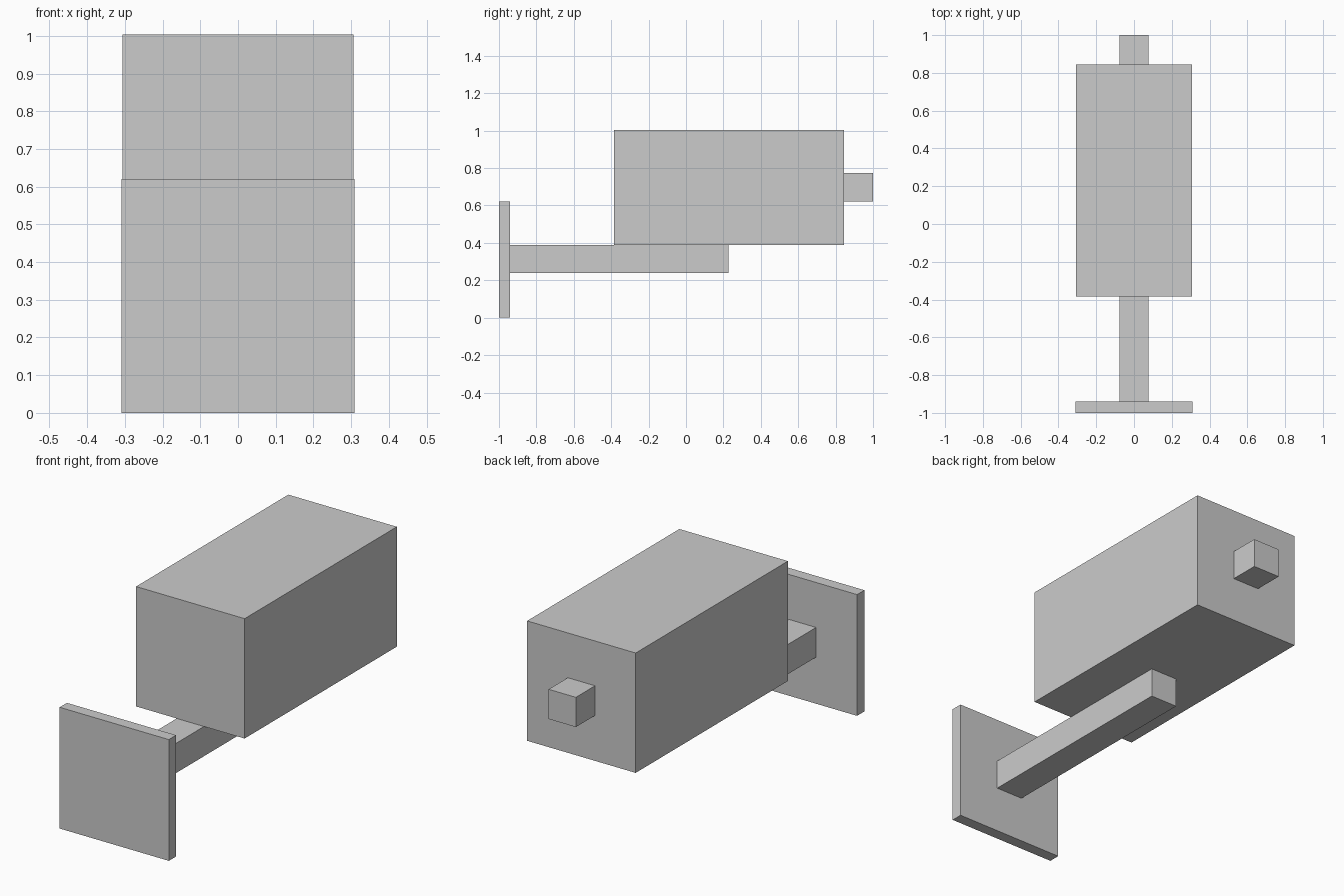
import bpy
import bmesh
from mathutils import Vector

if "Cube" in bpy.data.objects:
    bpy.data.objects.remove(bpy.data.objects["Cube"])


def box(name, half_width, y0, y1, z0, z1):
    """Box centred on x = 0, spanning the given y and z ranges."""
    bm = bmesh.new()
    bmesh.ops.create_cube(bm, size=1)
    bmesh.ops.scale(bm, vec=Vector((2 * half_width, y1 - y0, z1 - z0)), verts=bm.verts)
    bmesh.ops.translate(bm, vec=Vector((0, (y0 + y1) / 2, (z0 + z1) / 2)), verts=bm.verts)
    mesh = bpy.data.meshes.new(name)
    bm.to_mesh(mesh)
    bm.free()
    obj = bpy.data.objects.new(name, mesh)
    bpy.context.collection.objects.link(obj)
    return obj


# Main block
box("main_body", 0.307, -0.385, 0.845, 0.39, 1.003)
# Square front plate
box("front_plate", 0.309, -1.0, -0.941, 0.0, 0.62)
# Arm joining the plate to the underside of the block
box("support_arm", 0.077, -0.941, 0.226, 0.238, 0.39)
# Small stub on the back face
box("rear_stub", 0.077, 0.845, 1.0, 0.622, 0.774)
